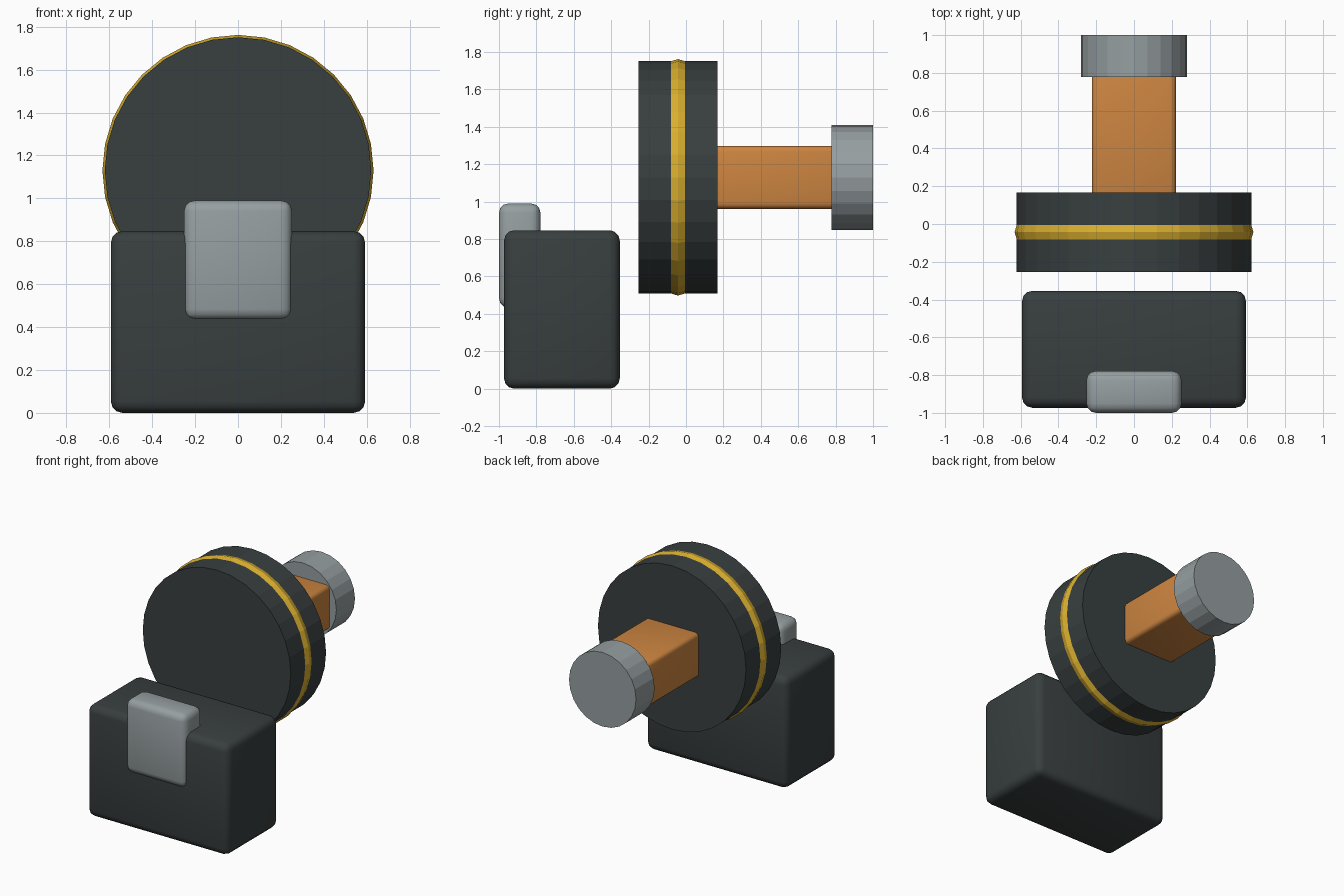
import bpy, bmesh, math

if "Cube" in bpy.data.objects:
    bpy.data.objects.remove(bpy.data.objects["Cube"])


def material(name, rgb):
    m = bpy.data.materials.new(name)
    m.diffuse_color = (*rgb, 1)
    m.use_nodes = True
    m.node_tree.nodes["Principled BSDF"].inputs["Base Color"].default_value = m.diffuse_color
    return m


DARK = material("charcoal", (0.040, 0.049, 0.049))
GREY = material("steel grey", (0.305, 0.345, 0.355))
ORANGE = material("copper orange", (0.61, 0.235, 0.052))
GOLD = material("gold", (0.70, 0.43, 0.028))


def finish(name, bm, mat):
    bmesh.ops.recalc_face_normals(bm, faces=bm.faces)
    me = bpy.data.meshes.new(name)
    bm.to_mesh(me)
    bm.free()
    me.materials.append(mat)
    ob = bpy.data.objects.new(name, me)
    bpy.context.collection.objects.link(ob)
    return ob


def rounded_box(name, lo, hi, radius, mat):
    """Box between two corners with rounded, smooth-shaded edges."""
    bm = bmesh.new()
    bmesh.ops.create_cube(bm, size=1)
    for v in bm.verts:
        v.co = [(a + b) / 2 + c * (b - a) for a, b, c in zip(lo, hi, v.co)]
    bmesh.ops.bevel(bm, geom=bm.edges[:], offset=radius, segments=3,
                    profile=0.5, affect='EDGES')
    ob = finish(name, bm, mat)
    bpy.ops.object.select_all(action='DESELECT')
    ob.select_set(True)
    bpy.context.view_layer.objects.active = ob
    bpy.ops.object.shade_smooth_by_angle(angle=math.radians(40))
    return ob


def lathe(name, profile, sides, mat, z=1.13, closed=False):
    """Turn (radius, y) points around the y axis at height z, flat shaded."""
    bm = bmesh.new()
    rings = []
    for r, y in profile:
        rings.append([bm.verts.new((r * math.sin(2 * math.pi * i / sides), y,
                                    z + r * math.cos(2 * math.pi * i / sides)))
                      for i in range(sides)])
    pairs = list(zip(rings, rings[1:]))
    if closed:
        pairs.append((rings[-1], rings[0]))
    else:
        bm.faces.new(rings[0])
        bm.faces.new(rings[-1])
    for a, b in pairs:
        for i in range(sides):
            j = (i + 1) % sides
            bm.faces.new((a[i], a[j], b[j], b[i]))
    return finish(name, bm, mat)


# Front block and its clip
rounded_box("body_block", (-0.593, -0.973, 0), (0.593, -0.354, 0.847), 0.055, DARK)
rounded_box("front_clip", (-0.252, -1.0, 0.434), (0.252, -0.778, 0.99), 0.05, GREY)

# Large disc with a gold band around its rim
lathe("disc", [(0.621, -0.254), (0.621, 0.168)], 32, DARK)
lathe("gold_band", [(0.58, -0.081), (0.621, -0.081), (0.632, -0.043),
                    (0.621, -0.005), (0.58, -0.005)], 32, GOLD, closed=True)

# Rear shaft and end cap
rounded_box("shaft", (-0.223, 0.12, 0.962), (0.223, 0.82, 1.298), 0.03, ORANGE)
lathe("end_cap", [(0.281, 0.777), (0.281, 1.0)], 24, GREY)
